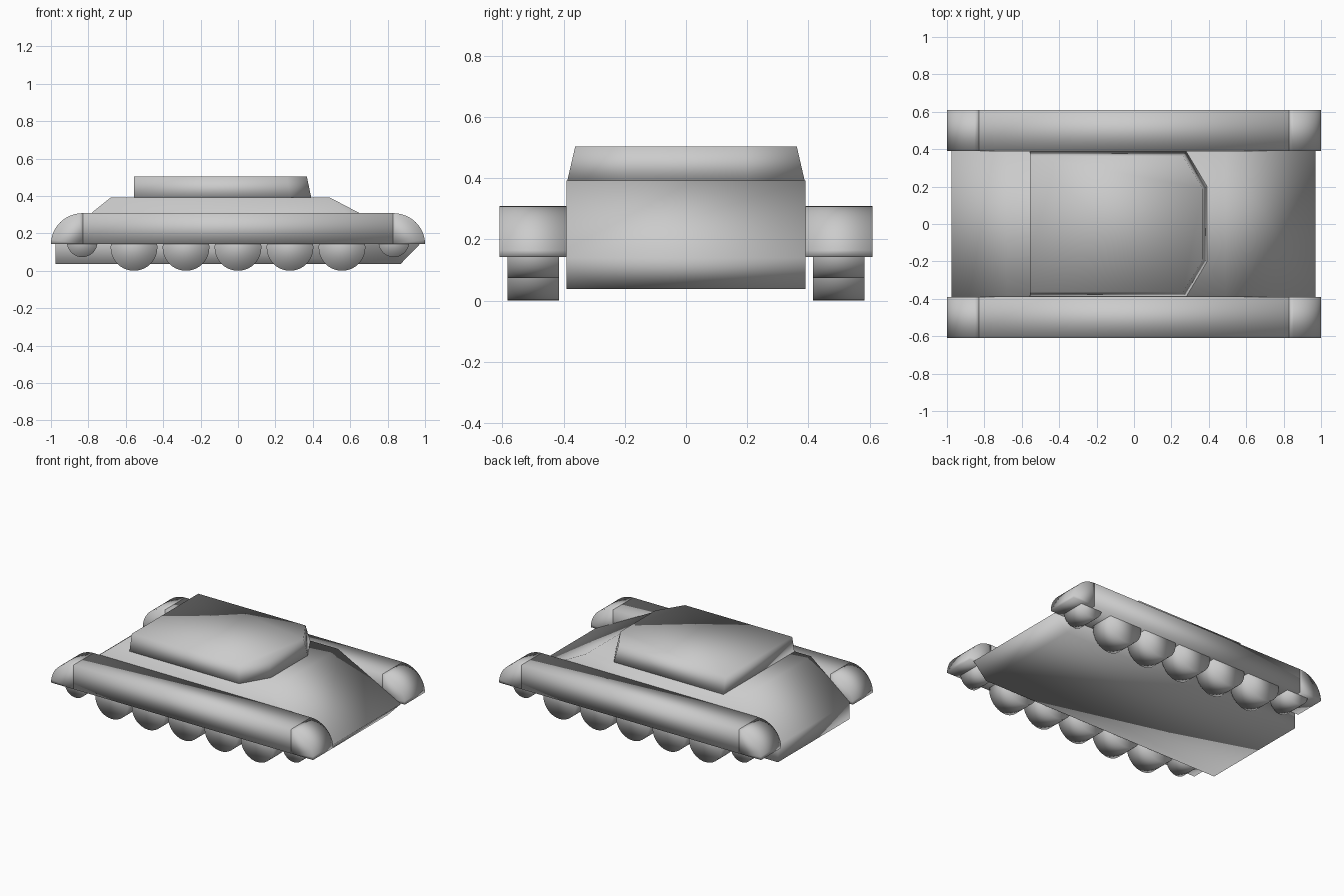
import bpy, bmesh, math

if "Cube" in bpy.data.objects:
    bpy.data.objects.remove(bpy.data.objects["Cube"])


def finish(name, bm):
    bmesh.ops.recalc_face_normals(bm, faces=bm.faces)
    for f in bm.faces:
        f.smooth = True
    mesh = bpy.data.meshes.new(name)
    bm.to_mesh(mesh)
    bm.free()
    obj = bpy.data.objects.new(name, mesh)
    bpy.context.collection.objects.link(obj)
    return obj


def loft(name, ring_a, ring_b):
    """Solid between two matching closed outlines."""
    bm = bmesh.new()
    a = [bm.verts.new(p) for p in ring_a]
    b = [bm.verts.new(p) for p in ring_b]
    bm.faces.new(a)
    bm.faces.new(b)
    n = len(a)
    for i in range(n):
        j = (i + 1) % n
        bm.faces.new((a[i], a[j], b[j], b[i]))
    return finish(name, bm)


def extrude_y(name, profile, y0, y1):
    return loft(name, [(x, y0, z) for x, z in profile],
                [(x, y1, z) for x, z in profile])


def disc(x, z, r, steps=40):
    return [(x + r * math.cos(2 * math.pi * i / steps),
             z + r * math.sin(2 * math.pi * i / steps)) for i in range(steps)]


# Hull: sloped deck, pointed nose, upright rear
extrude_y("hull", [(-0.975, 0.037), (0.87, 0.037), (0.97, 0.14),
                   (0.49, 0.392), (-0.68, 0.392), (-0.975, 0.155)], -0.39, 0.39)


# Turret: tapered sides, chamfered front, upright rear
def turret_outline(half, front, shoulder, nose, z):
    return [(-0.557, -half, z), (shoulder, -half, z), (front, -nose, z),
            (front, nose, z), (shoulder, half, z), (-0.557, half, z)]


loft("turret", turret_outline(0.388, 0.392, 0.28, 0.2, 0.39),
     turret_outline(0.362, 0.368, 0.262, 0.19, 0.503))

# Fenders with quarter-round ends, and road wheels, on both sides
quarter = [(0.83 + 0.17 * math.cos(math.pi / 2 * i / 12),
            0.143 + 0.165 * math.sin(math.pi / 2 * i / 12)) for i in range(13)]
for side, s in (("right", -1), ("left", 1)):
    extrude_y(f"{side}_fender", [(-0.83, 0.143), (0.83, 0.143),
                                 (0.83, 0.308), (-0.83, 0.308)], s * 0.39, s * 0.61)
    for end, e in (("front", 1), ("rear", -1)):
        cap = [(e * x, z) for x, z in quarter + [(0.83, 0.143)]]
        extrude_y(f"{side}_{end}_fender_end", cap, s * 0.39, s * 0.61)
        extrude_y(f"{side}_{end}_sprocket", disc(e * 0.833, 0.155, 0.082),
                  s * 0.415, s * 0.583)
    for i in range(5):
        extrude_y(f"{side}_road_wheel_{i + 1}", disc((i - 2) * 0.278, 0.125, 0.125),
                  s * 0.415, s * 0.583)
